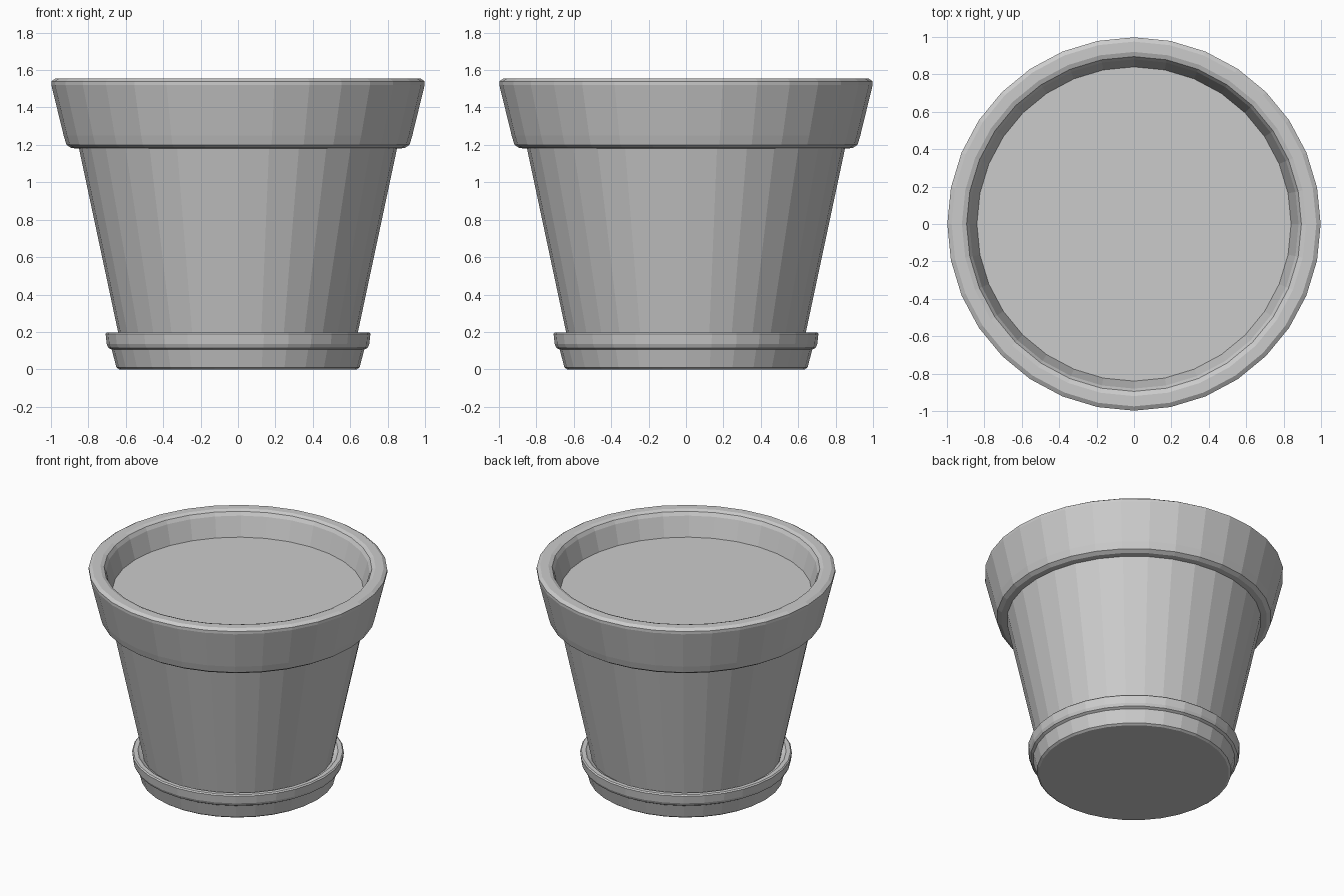
import bpy
import bmesh
from math import cos, sin, tau

if "Cube" in bpy.data.objects:
    bpy.data.objects.remove(bpy.data.objects["Cube"])

SIDES = 32


def lathe(name, profile, cap_start=False, cap_end=False):
    """Revolve an (r, z) profile around z into flat-sided facets."""
    bm = bmesh.new()
    rings = [[bm.verts.new((r * cos(tau * i / SIDES), r * sin(tau * i / SIDES), z))
              for i in range(SIDES)] for r, z in profile]
    for a, b in zip(rings, rings[1:]):
        for i in range(SIDES):
            j = (i + 1) % SIDES
            bm.faces.new((a[i], a[j], b[j], b[i]))
    if cap_start:
        bm.faces.new(rings[0][::-1])
    if cap_end:
        bm.faces.new(rings[-1])
    mesh = bpy.data.meshes.new(name)
    bm.to_mesh(mesh)
    bm.free()
    obj = bpy.data.objects.new(name, mesh)
    bpy.context.collection.objects.link(obj)
    return obj


# Pot: tapered body, overhanging collar, rounded lip and inner wall to the soil
lathe("pot", [
    (0.635, 0.17), (0.85, 1.18),
    (0.89, 1.183), (0.917, 1.2), (0.932, 1.25),
    (0.998, 1.52), (0.998, 1.54), (0.975, 1.555),
    (0.92, 1.555), (0.895, 1.545), (0.88, 1.52),
    (0.84, 1.38),
])

# Soil surface inside the rim
lathe("soil", [(0.84, 1.38)], cap_end=True)

# Saucer: closed base with a stepped, rounded lip meeting the pot
lathe("saucer", [
    (0.635, 0.0), (0.65, 0.01), (0.675, 0.105),
    (0.693, 0.115), (0.702, 0.135), (0.708, 0.19), (0.70, 0.198),
    (0.67, 0.198), (0.66, 0.19), (0.637, 0.177),
], cap_start=True)
